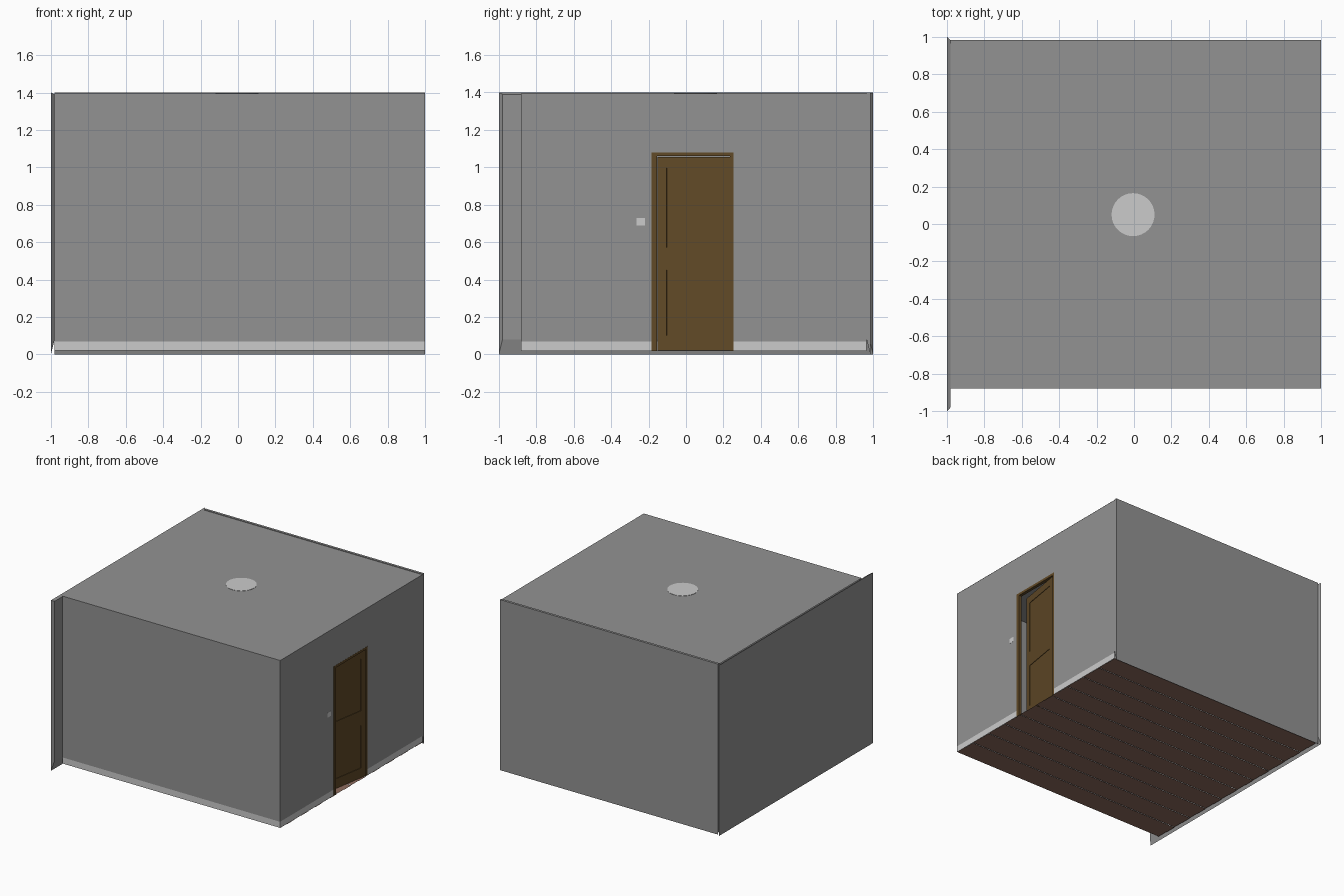
import bpy, bmesh
from mathutils import Matrix, Vector

if "Cube" in bpy.data.objects:
    bpy.data.objects.remove(bpy.data.objects["Cube"])


def mat(name, col):
    m = bpy.data.materials.new(name)
    m.diffuse_color = (*col, 1)
    m.use_nodes = True
    m.node_tree.nodes["Principled BSDF"].inputs["Base Color"].default_value = m.diffuse_color
    return m


WALL = mat("wall_grey", (0.29, 0.29, 0.29))
WHITE = mat("trim_white", (0.8, 0.8, 0.8))
WOOD = mat("door_wood", (0.12, 0.068, 0.02))
FLOOR = mat("floor_wood", (0.27, 0.15, 0.11))


def finish(name, bm, material):
    me = bpy.data.meshes.new(name)
    bm.to_mesh(me)
    bm.free()
    me.materials.append(material)
    ob = bpy.data.objects.new(name, me)
    bpy.context.collection.objects.link(ob)
    return ob


def add_box(bm, lo, hi):
    lo, hi = Vector(lo), Vector(hi)
    m = Matrix.Translation((lo + hi) / 2) @ Matrix.Diagonal((*(hi - lo), 1))
    return bmesh.ops.create_cube(bm, size=1, matrix=m)["verts"]


def boxes(name, material, *spans):
    bm = bmesh.new()
    for lo, hi in spans:
        add_box(bm, lo, hi)
    return finish(name, bm, material)


def quads(name, material, *faces):
    bm = bmesh.new()
    for f in faces:
        bm.faces.new([bm.verts.new(p) for p in f])
    return finish(name, bm, material)


def wall_x(x, y0, y1, z0, z1):
    return [(x, y0, z0), (x, y1, z0), (x, y1, z1), (x, y0, z1)]


def wall_y(y, x0, x1, z0, z1):
    return [(x0, y, z0), (x1, y, z0), (x1, y, z1), (x0, y, z1)]


X0, X1, Y0, Y1 = -0.98, 1.0, -0.88, 0.965
Z0, ZB, Z1 = 0.02, 0.07, 1.395
D0, D1, DT = -0.185, 0.255, 1.08      # door frame outline

# Thin room walls; the right one has the door opening
quads("front_wall", WALL, wall_y(Y0, X0, X1, ZB, Z1))
quads("right_wall", WALL, wall_x(X1 - 0.001, Y0, D0, ZB, Z1),
      wall_x(X1 - 0.001, D1, Y1, ZB, Z1),
      wall_x(X1 - 0.001, D0, D1, DT, Z1))
quads("ceiling", WALL, [(X0, Y0, Z1), (X1, Y0, Z1), (X1, Y1, Z1), (X0, Y1, Z1)])

# Skirting strip round the room
quads("skirting", WHITE, wall_y(Y0, X0, X1, Z0, ZB),
      wall_x(X1 - 0.001, Y0, D0, Z0, ZB), wall_x(X1 - 0.001, D1, Y1, Z0, ZB),
      wall_y(Y1 - 0.004, X0, X1, Z0, ZB), wall_x(X0 + 0.004, Y0, Y1, Z0, ZB))

# Thick left wall, tapering inward at its edges
bm = bmesh.new()
for v in add_box(bm, (-1, -1, 0), (X0, 1, 1.4)):
    if v.co.x > -0.99:
        v.co.y *= 0.98
        v.co.z = 0.08 if v.co.z < 0.5 else 1.39
finish("left_wall", bm, WALL)

# Thick back wall with the same taper at its foot
bm = bmesh.new()
for v in add_box(bm, (X0, Y1, 0), (X1, 0.985, 1.4)):
    if v.co.y < 0.975 and v.co.z < 0.5:
        v.co.z = 0.08
finish("back_wall", bm, WALL)

# Floor planks running left to right, alternate ones a hair lower
n = 20
w = (Y1 - Y0) / n
planks = []
for i in range(n):
    y, z = Y0 + i * w, 0.02 - 0.003 * (i % 2)
    planks.append([(X0, y, z), (X1, y, z), (X1, y + w, z), (X0, y + w, z)])
quads("floor_planks", FLOOR, *planks)

# Door frame
boxes("door_frame", WOOD,
      ((0.975, D0, Z0), (1.0, D0 + 0.03, DT)),
      ((0.975, D1 - 0.02, Z0), (1.0, D1, DT)),
      ((0.975, D0 + 0.03, DT - 0.02), (1.0, D1 - 0.02, DT)))

# Door leaf with four sunken panels, hinged at its back edge and ajar
bm = bmesh.new()
W, H, T = 0.395, 1.035, 0.02
add_box(bm, (-T, -W, 0), (0, 0, H))
bmesh.ops.delete(bm, geom=[f for f in bm.faces if abs(f.normal.x) > 0.5], context="FACES_ONLY")
ys = [-W, -W + 0.05, -0.05, 0]
zs = [0, 0.08, 0.43, 0.55, H - 0.06, H]
for x, s in ((0, -1), (-T, 1)):
    for i in range(3):
        for j in range(5):
            f = bm.faces.new([bm.verts.new(p) for p in wall_x(x, ys[i], ys[i + 1], zs[j], zs[j + 1])])
            if i == 1 and j in (1, 3):
                bmesh.ops.inset_individual(bm, faces=[f], thickness=0.008)
                bmesh.ops.translate(bm, verts=f.verts, vec=(s * 0.004, 0, 0))
bmesh.ops.remove_doubles(bm, verts=bm.verts, dist=1e-5)
bmesh.ops.recalc_face_normals(bm, faces=bm.faces)
leaf = finish("door_leaf", bm, WOOD)
leaf.location = (0.995, 0.237, 0.021)
leaf.rotation_euler.z = -0.165

# Light switch and ceiling lamp
boxes("light_switch", WHITE, ((0.992, -0.265, 0.69), (1.0, -0.22, 0.73)))
bm = bmesh.new()
bmesh.ops.create_cone(bm, cap_ends=True, segments=32, radius1=0.115, radius2=0.115,
                      depth=0.008, matrix=Matrix.Translation((-0.005, 0.05, 1.393)))
finish("ceiling_lamp", bm, WHITE)
